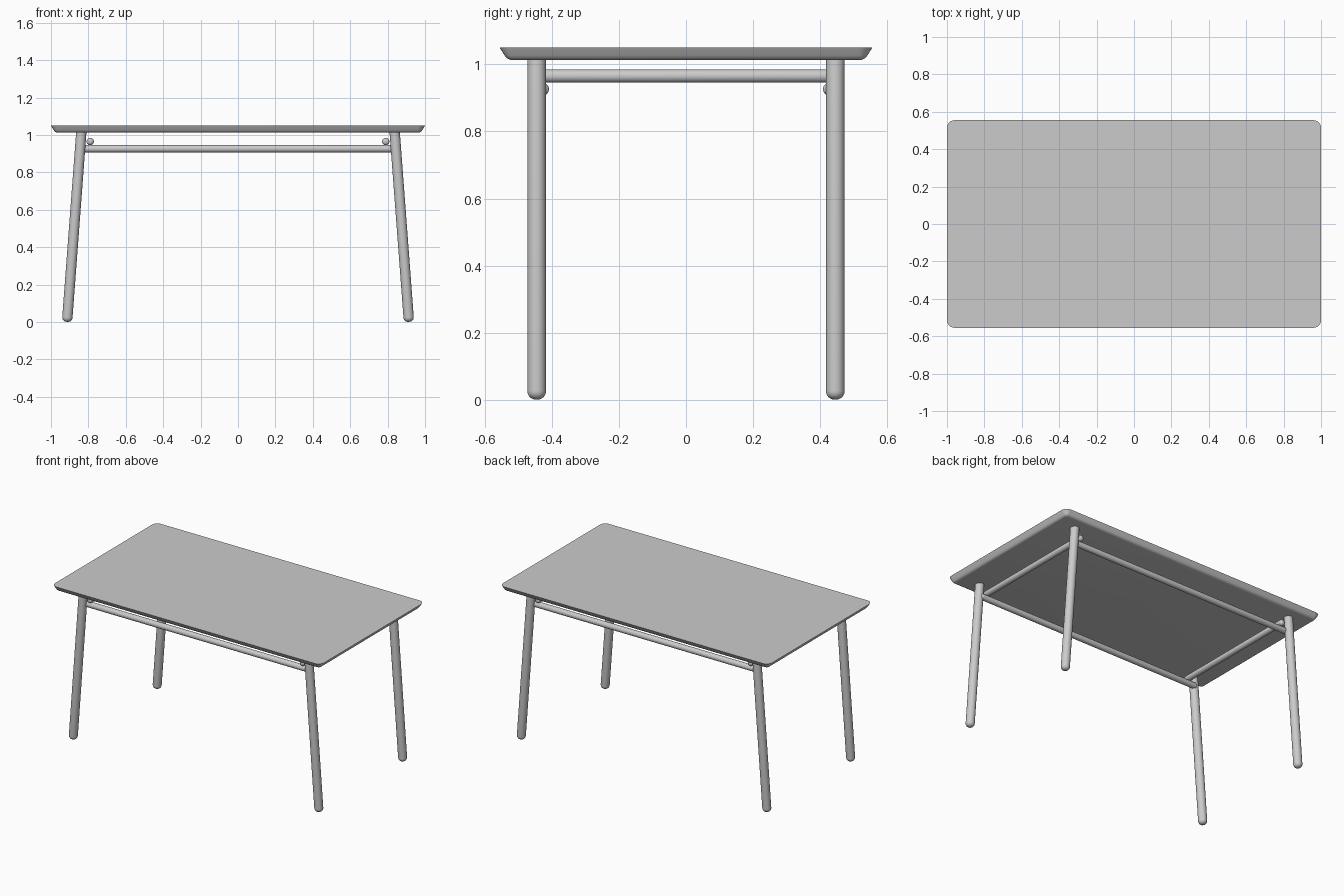
import bpy, bmesh, math
from mathutils import Vector

cube = bpy.data.objects.get("Cube")
if cube:
    bpy.data.objects.remove(cube, do_unlink=True)

GREY = (0.6, 0.6, 0.6, 1)
grey = bpy.data.materials.new("plain_grey")
grey.use_nodes = True
grey.diffuse_color = GREY
grey.node_tree.nodes["Principled BSDF"].inputs["Base Color"].default_value = GREY


def finish(name, bm, angle=35):
    """Turn a bmesh into a named, shaded object."""
    bmesh.ops.recalc_face_normals(bm, faces=bm.faces)
    mesh = bpy.data.meshes.new(name)
    bm.to_mesh(mesh)
    bm.free()
    mesh.materials.append(grey)
    obj = bpy.data.objects.new(name, mesh)
    bpy.context.collection.objects.link(obj)
    bpy.ops.object.select_all(action='DESELECT')
    obj.select_set(True)
    bpy.context.view_layer.objects.active = obj
    bpy.ops.object.shade_smooth_by_angle(angle=math.radians(angle))
    return obj


def rod(name, start, end, radius, round_size, both_ends=True):
    """Round bar between two points, with rounded ends."""
    start, end = Vector(start), Vector(end)
    axis = end - start
    bm = bmesh.new()
    bmesh.ops.create_cone(bm, cap_ends=True, segments=32, radius1=radius,
                          radius2=radius, depth=axis.length)
    rims = [e for e in bm.edges
            if abs(e.verts[0].co.z - e.verts[1].co.z) < 1e-5
            and (both_ends or e.verts[0].co.z < 0)]
    bmesh.ops.bevel(bm, geom=rims, offset=round_size, segments=6,
                    profile=0.5, affect='EDGES')
    obj = finish(name, bm)
    obj.rotation_mode = 'QUATERNION'
    obj.rotation_quaternion = axis.to_track_quat('Z', 'Y')
    obj.location = (start + end) / 2
    return obj


def rounded_rectangle(half_x, half_y, corner, z, steps=6):
    points = []
    for i, (sx, sy) in enumerate([(1, 1), (-1, 1), (-1, -1), (1, -1)]):
        for s in range(steps + 1):
            a = math.pi / 2 * (i + s / steps)
            points.append((sx * (half_x - corner) + corner * math.cos(a),
                           sy * (half_y - corner) + corner * math.sin(a), z))
    return points


# Tabletop: rounded rectangle with an undercut, softened edge
edge_profile = [(0, 1.05), (0.002, 1.046), (0.014, 1.027), (0.018, 1.021),
                (0.023, 1.017), (0.029, 1.014), (0.037, 1.013)]
bm = bmesh.new()
loops = [[bm.verts.new(p) for p in
          rounded_rectangle(1 - inset, 0.555 - inset, 0.04 - inset, z)]
         for inset, z in edge_profile]
count = len(loops[0])
for upper, lower in zip(loops, loops[1:]):
    for i in range(count):
        j = (i + 1) % count
        bm.faces.new((upper[i], upper[j], lower[j], lower[i]))
bm.faces.new(loops[0])
bm.faces.new(loops[-1])
finish("tabletop", bm)

# Splayed legs with rounded feet
for side, sx in (("left", 1), ("right", -1)):
    for place, sy in (("front", -1), ("back", 1)):
        rod(f"{place}_{side}_leg", (sx * 0.914, sy * 0.445, 0.001),
            (sx * 0.837, sy * 0.445, 1.025), 0.0275, 0.024, both_ends=False)

# Long rails between the legs, under the side rails
for place, sy in (("front", -1), ("back", 1)):
    rod(f"{place}_rail", (-0.845, sy * 0.428, 0.926),
        (0.845, sy * 0.428, 0.926), 0.0195, 0.012)

# Side rails resting on the long rails, just inside the legs
for side, sx in (("left", 1), ("right", -1)):
    rod(f"{side}_side_rail", (sx * 0.79, -0.455, 0.965),
        (sx * 0.79, 0.455, 0.965), 0.0195, 0.016)
